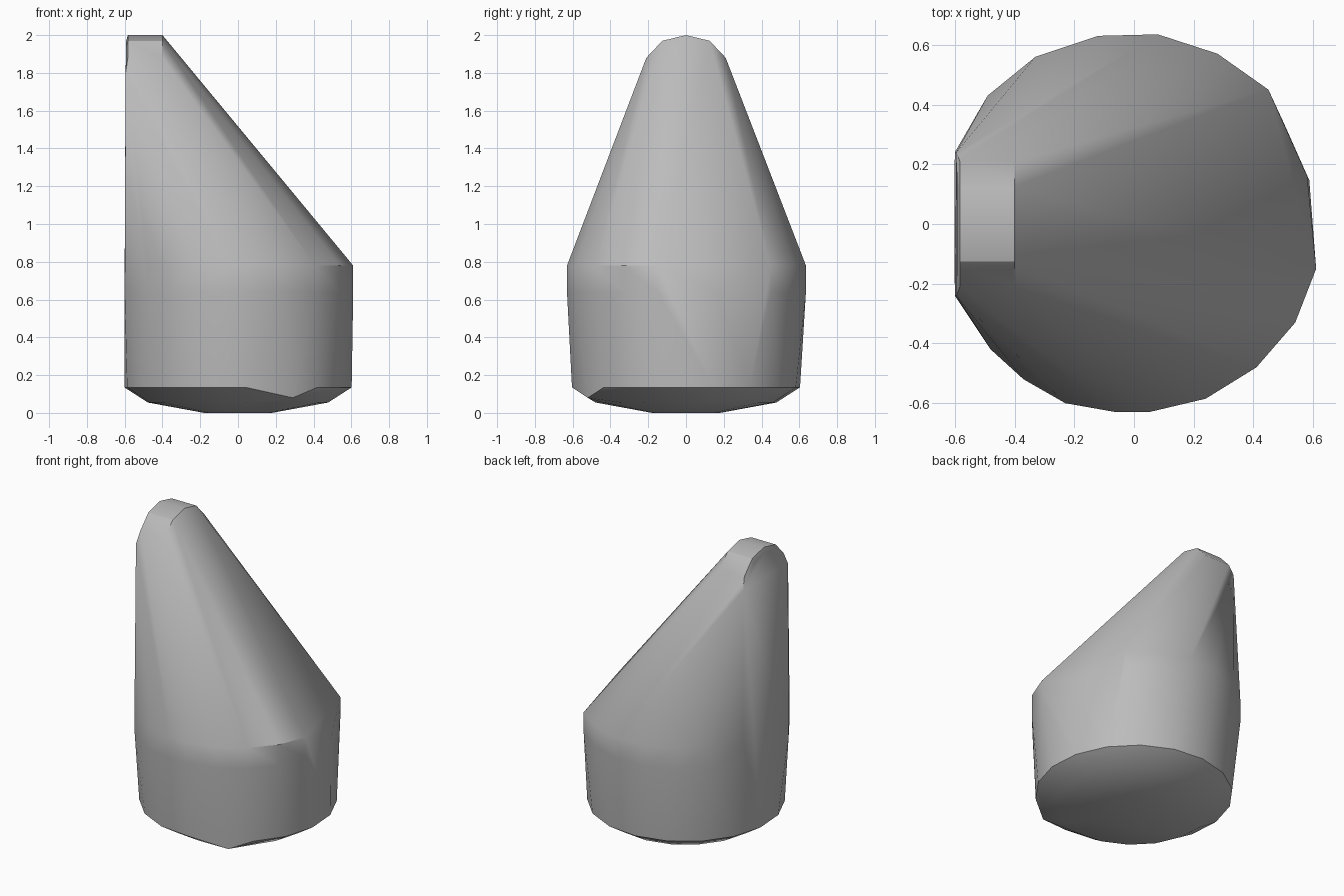
import bpy, bmesh
from math import cos, sin, radians

cube = bpy.data.objects.get("Cube")
if cube:
    bpy.data.objects.remove(cube, do_unlink=True)

grey = bpy.data.materials.new("plain_grey")
grey.use_nodes = True
grey.diffuse_color = (0.5, 0.5, 0.5, 1)
grey.node_tree.nodes["Principled BSDF"].inputs["Base Color"].default_value = (0.5, 0.5, 0.5, 1)


def ring(radius, z, skip=()):
    """Circle of points, leaving out the given indices."""
    angles = [radians(20 * k - 6) for k in range(18) if k not in skip]
    return [(radius * cos(a), radius * sin(a), z) for a in angles]


def crest(x, drop, scale):
    """Rounded top edge across y."""
    arc = [(0, 2.0), (0.125, 1.97), (0.21, 1.88)]
    return [(x, s * y * scale, z - drop) for y, z in arc for s in (1, -1)]


# Shoulder outline, cut flat on one side
outline = [(0.08, 0.635), (-0.12, 0.63), (-0.33, 0.56), (-0.49, 0.43),
           (-0.6, 0.24), (-0.6, -0.24), (-0.48, -0.42), (-0.37, -0.52),
           (-0.23, -0.6), (-0.06, -0.63), (0.05, -0.63), (0.24, -0.585),
           (0.41, -0.48), (0.54, -0.33), (0.61, -0.15), (0.45, 0.45), (0.28, 0.57)]
points = [(x, y, z) for x, y in outline for z in (0.64, 0.78)]
points.append((0.58, 0.16, 0.64))

# Rounded base with one low corner
points += ring(0.605, 0.135, skip=(15,)) + ring(0.48, 0.055) + ring(0.18, 0)
points.append((0.29, -0.52, 0.08))

# Slim crest with a softened outer edge, and the flat side below it
points += crest(-0.40, 0, 1) + crest(-0.583, 0, 1) + crest(-0.592, 0.03, 0.95)
points += [(-0.595, s * 0.24, 1.8) for s in (1, -1)]

# Wrap the sections in one convex skin
bm = bmesh.new()
for p in points:
    bm.verts.new(p)
bmesh.ops.remove_doubles(bm, verts=bm.verts[:], dist=0.001)
bmesh.ops.convex_hull(bm, input=bm.verts[:])
bmesh.ops.delete(bm, geom=[v for v in bm.verts if not v.link_faces], context='VERTS')
bmesh.ops.dissolve_limit(bm, angle_limit=radians(0.5), verts=bm.verts[:], edges=bm.edges[:])
bmesh.ops.recalc_face_normals(bm, faces=bm.faces[:])
mesh = bpy.data.meshes.new("tapered_body")
bm.to_mesh(mesh)
bm.free()
mesh.materials.append(grey)
body = bpy.data.objects.new("tapered_body", mesh)
bpy.context.collection.objects.link(body)

bpy.ops.object.select_all(action='DESELECT')
body.select_set(True)
bpy.context.view_layer.objects.active = body
bpy.ops.object.shade_smooth_by_angle(angle=radians(32))
